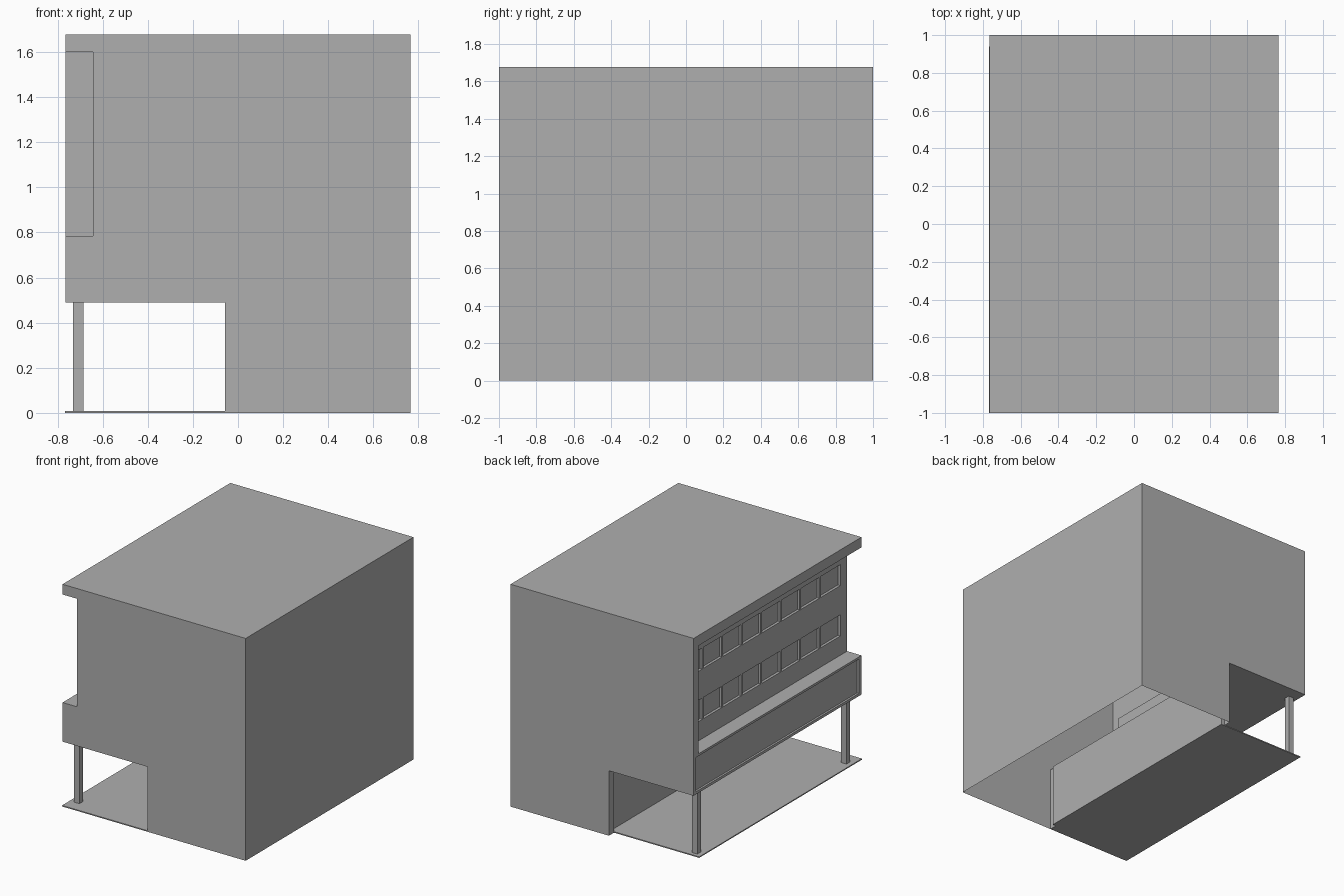
import bpy, bmesh

if "Cube" in bpy.data.objects:
    bpy.data.objects.remove(bpy.data.objects["Cube"])

grey = bpy.data.materials.new("mid_grey")
grey.diffuse_color = (0.43, 0.43, 0.43, 1)
grey.use_nodes = True
grey.node_tree.nodes["Principled BSDF"].inputs["Base Color"].default_value = grey.diffuse_color


def add_box(bm, lo, hi):
    x0, y0, z0 = lo
    x1, y1, z1 = hi
    base = [bm.verts.new(p) for p in ((x0, y0, z0), (x1, y0, z0), (x1, y1, z0), (x0, y1, z0))]
    face = bm.faces.new(base)
    ext = bmesh.ops.extrude_face_region(bm, geom=[face])["geom"]
    bmesh.ops.translate(bm, vec=(0, 0, z1 - z0),
                        verts=[v for v in ext if isinstance(v, bmesh.types.BMVert)])


def finish(name, bm):
    bmesh.ops.recalc_face_normals(bm, faces=bm.faces)
    me = bpy.data.meshes.new(name)
    bm.to_mesh(me)
    bm.free()
    me.materials.append(grey)
    ob = bpy.data.objects.new(name, me)
    bpy.context.collection.objects.link(ob)
    return ob


def box(name, lo, hi):
    bm = bmesh.new()
    add_box(bm, lo, hi)
    return finish(name, bm)


# Building body: side profile with roof overhang, facade recess and open passage
W, F, G, TOP = 0.764, -0.644, -0.057, 1.677
profile = [(W, 0), (W, TOP), (-W, TOP), (-W, 1.6), (F, 1.6), (F, 0.785),
           (-W, 0.785), (-W, 0.49), (G, 0.49), (G, 0)]
bm = bmesh.new()
face = bm.faces.new([bm.verts.new((x, -1, z)) for x, z in profile])
ext = bmesh.ops.extrude_face_region(bm, geom=[face])["geom"]
bmesh.ops.translate(bm, vec=(0, 2, 0), verts=[v for v in ext if isinstance(v, bmesh.types.BMVert)])
body = finish("building_body", bm)

# Pockets: two window rows, balcony panel, ground-floor wall
rows = ((0.93, 1.09), (1.31, 1.468))
bm = bmesh.new()
for z0, z1 in rows:
    add_box(bm, (F - 0.05, -0.92, z0), (F + 0.02, 0.93, z1))
add_box(bm, (-W - 0.05, -0.97, 0.51), (-W + 0.015, 0.97, 0.768))
add_box(bm, (G - 0.05, -0.94, -0.1), (G + 0.028, 0.94, 0.48))
cutter = finish("pocket_cutter", bm)
cutter.hide_render = True

mod = body.modifiers.new("pockets", "BOOLEAN")
mod.operation = "DIFFERENCE"
mod.solver = "EXACT"
mod.object = cutter
bpy.context.view_layer.objects.active = body
bpy.ops.object.modifier_apply(modifier=mod.name)
bpy.data.objects.remove(cutter)

# Open underside of the hollow shell
bm = bmesh.new()
bm.from_mesh(body.data)
under = [f for f in bm.faces if all(abs(v.co.z) < 1e-4 for v in f.verts)]
bmesh.ops.delete(bm, geom=under, context="FACES")
bm.to_mesh(body.data)
bm.free()

# Thin window mullions
bm = bmesh.new()
for z0, z1 in rows:
    for k in range(1, 8):
        y = -0.91 + 0.2325 * k
        add_box(bm, (F + 0.001, y - 0.008, z0), (F + 0.02, y + 0.008, z1))
finish("window_mullions", bm)

# End wall closing the facade recess at the back
box("end_wall", (-W, 0.94, 0.785), (F, 1, 1.6))

# Passage floor and its two corner posts
box("passage_floor", (-0.768, -0.94, 0), (G + 0.028, 0.94, 0.008))
box("passage_floor_edge", (-0.768, -1, 0), (G, -0.94, 0.008))
for name, y in (("front_post", -0.888), ("back_post", 0.888)):
    box(name, (-0.732, y - 0.022, 0), (-0.686, y + 0.022, 0.49))
